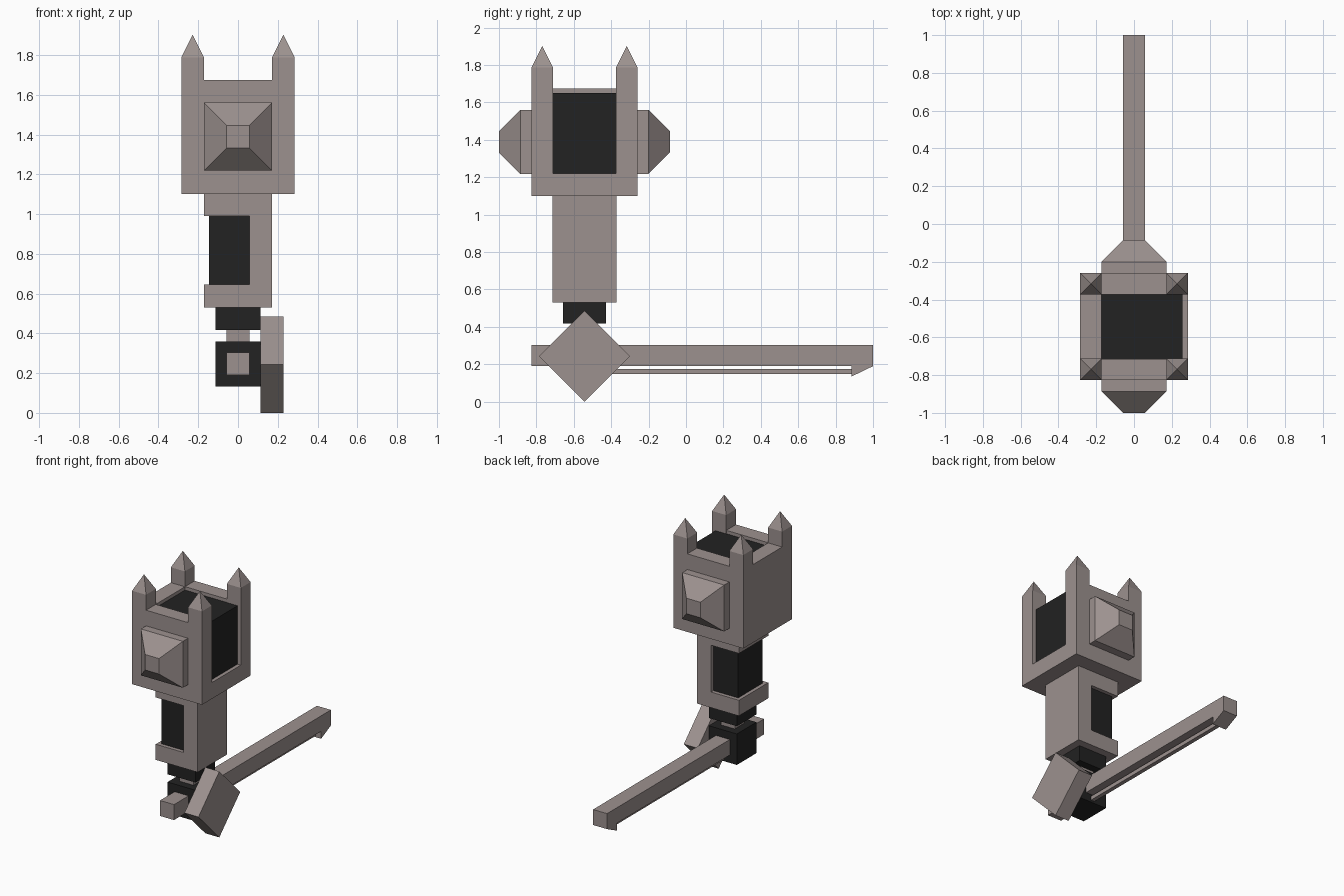
import bpy, bmesh, math
from mathutils import Matrix, Vector

if "Cube" in bpy.data.objects:
    bpy.data.objects.remove(bpy.data.objects["Cube"])


def material(name, rgb):
    m = bpy.data.materials.new(name)
    m.diffuse_color = (*rgb, 1)
    m.use_nodes = True
    m.node_tree.nodes["Principled BSDF"].inputs["Base Color"].default_value = m.diffuse_color
    return m


STONE = material("warm_grey", (0.335, 0.285, 0.275))
DARK = material("near_black", (0.016, 0.016, 0.016))
CY = -0.543  # y centre of the upright parts


def finish(name, bm, mat):
    bmesh.ops.recalc_face_normals(bm, faces=bm.faces)
    me = bpy.data.meshes.new(name)
    bm.to_mesh(me)
    bm.free()
    me.materials.append(mat)
    ob = bpy.data.objects.new(name, me)
    bpy.context.collection.objects.link(ob)
    return ob


def box(name, x, y, z, mat=STONE):
    bm = bmesh.new()
    bmesh.ops.create_cube(bm, size=1)
    for v in bm.verts:
        v.co = Vector([(a + b) / 2 + c * (b - a)
                       for (a, b), c in zip((x, y, z), v.co)])
    return finish(name, bm, mat)


def prism(name, axis, outline, lo, hi, mat=STONE):
    """Extrude an outline of (a, z) pairs along x ('x': a is y) or z ('z': a, b are x, y)."""
    put = (lambda p, d: (d, *p)) if axis == 'x' else (lambda p, d: (*p, d))
    bm = bmesh.new()
    face = bm.faces.new([bm.verts.new(put(p, lo)) for p in outline])
    ext = bmesh.ops.extrude_face_region(bm, geom=[face])['geom']
    bmesh.ops.translate(bm, vec=put((0, 0), hi - lo),
                        verts=[v for v in ext if isinstance(v, bmesh.types.BMVert)])
    return finish(name, bm, mat)


def cone4(name, r1, r2, depth, matrix):
    """Square pyramid or frustum with half widths r1, r2, rising from the local origin."""
    bm = bmesh.new()
    bmesh.ops.create_cone(bm, cap_ends=True, segments=4, depth=depth,
                          radius1=r1 * math.sqrt(2), radius2=r2 * math.sqrt(2),
                          matrix=matrix @ Matrix.Translation((0, 0, depth / 2))
                          @ Matrix.Rotation(math.pi / 4, 4, 'Z'))
    bmesh.ops.remove_doubles(bm, verts=bm.verts, dist=1e-5)
    return finish(name, bm, STONE)


O, I = 0.285, 0.171           # outer and inner half widths of the head
YF, YB = CY - 0.283, CY + 0.283
yi = (CY - I, CY + I)

# Head: floor, walls (right side left open) and dark core
box("head_floor", (-O, O), (YF, YB), (1.10, 1.22))
box("head_front_wall", (-I, I), (YF, yi[0]), (1.22, 1.675))
box("head_back_wall", (-I, I), (yi[1], YB), (1.22, 1.675))
box("head_left_wall", (-O, -I), yi, (1.22, 1.675))
box("head_core", (-I, 0.258), yi, (1.22, 1.65), DARK)

# Corner posts with pointed tips
for sx in (-1, 1):
    for sy in (-1, 1):
        cx, cy = sx * 0.228, CY + sy * 0.226
        box("corner_post", (cx - 0.057, cx + 0.057), (cy - 0.057, cy + 0.057), (1.22, 1.788))
        cone4("post_tip", 0.057, 0, 0.114, Matrix.Translation((cx, cy, 1.788)))

# Striking bosses on front and back
for s, label in ((-1, "front"), (1, "back")):
    y0, y1 = CY + s * 0.283, CY + s * 0.343
    box(label + "_boss_base", (-I, I), (min(y0, y1), max(y0, y1)), (1.218, 1.56))
    cone4(label + "_boss", I, 0.057, 0.114, Matrix.Translation((0, y1, 1.389))
          @ Matrix.Rotation(-s * math.pi / 2, 4, 'X'))

# Neck: C-shaped casing open on the left, with a dark core
box("neck_upper", (-I, I), yi, (0.99, 1.10))
box("neck_lower", (-I, I), yi, (0.53, 0.645))
box("neck_spine", (0.057, I), yi, (0.645, 0.99))
box("neck_core", (-0.145, 0.057), (CY - 0.143, CY + 0.143), (0.645, 0.99), DARK)

# Collar, link and hub
yh = (CY - 0.114, CY + 0.114)
box("collar", (-0.114, 0.114), yh, (0.417, 0.53), DARK)
box("link", (-0.057, 0.057), (CY - 0.057, CY + 0.057), (0.36, 0.417))
box("hub", (-0.114, 0.114), yh, (0.132, 0.36), DARK)

# Diamond side plate
R = 0.243
prism("diamond_plate", 'x', [(CY - R, 0.243), (CY, 0), (CY + R, 0.243), (CY, 2 * R)],
      0.114, 0.228)

# Long handle with end hook and thin rail below
box("handle", (-0.057, 0.057), (YF, 1.0), (0.19, 0.304))
prism("handle_hook", 'x', [(0.886, 0.135), (1.0, 0.19), (0.886, 0.19)], -0.057, 0.057)
box("handle_rail", (-0.015, 0.015), (yh[1], 0.886), (0.147, 0.176))
